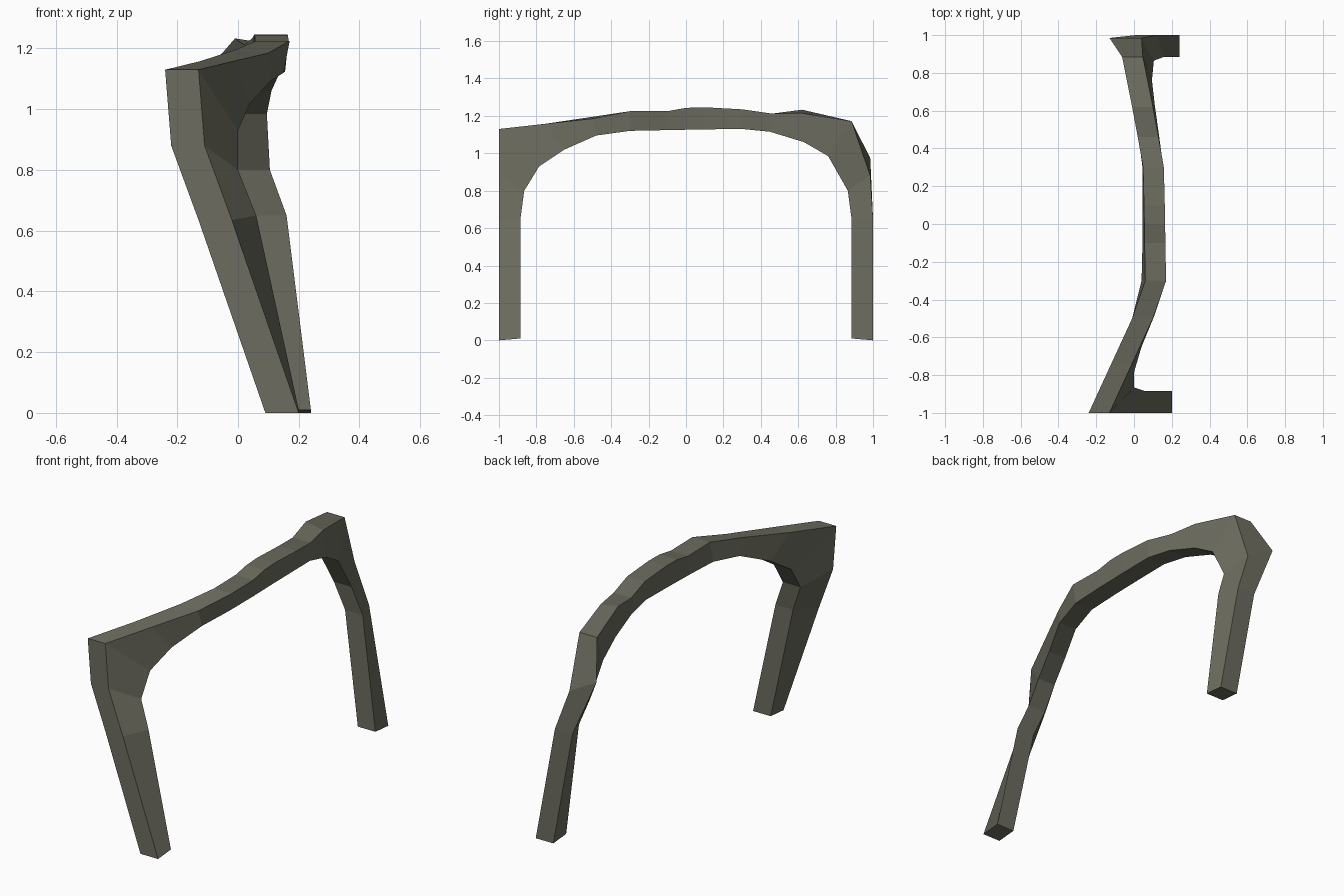
import bpy, bmesh

W = 0.11  # depth of the beam along x

# Cross-sections from front foot to back foot:
# inner y, z, right-hand x | outer y, z, right-hand x
stations = [
    (-0.885, 0.01, 0.20, -1.00, 0.00, 0.20),
    (-0.885, 0.65, 0.06, -1.00, 0.635, -0.02),
    (-0.865, 0.80, 0.00, -1.00, 0.88, -0.11),
    (-0.785, 0.93, 0.00, -1.00, 1.13, -0.13),
    (-0.65, 1.02, 0.04, -0.75, 1.158, -0.015),
    (-0.48, 1.095, 0.11, -0.50, 1.185, 0.10),
    (-0.30, 1.12, 0.15, -0.30, 1.225, 0.17),
    (-0.10, 1.124, 0.155, -0.10, 1.225, 0.166),
    (0.00, 1.126, 0.155, 0.00, 1.243, 0.165),
    (0.10, 1.128, 0.155, 0.10, 1.246, 0.163),
    (0.30, 1.13, 0.155, 0.30, 1.235, 0.158),
    (0.45, 1.115, 0.135, 0.46, 1.212, 0.13),
    (0.63, 1.06, 0.11, 0.62, 1.215, 0.10),
    (0.76, 0.985, 0.095, 0.885, 1.172, 0.047),
    (0.865, 0.80, 0.105, 0.985, 0.88, 0.04),
    (0.885, 0.65, 0.16, 1.00, 0.65, 0.12),
    (0.885, 0.01, 0.24, 1.00, 0.00, 0.24),
]
# Left outer corners that differ from the plain sweep: index -> (x, z)
left_outer = {5: (-0.01, 1.195), 12: (-0.01, 1.233), 14: (-0.13, 0.975)}

# Arch: skin a four-sided section through the stations
bm = bmesh.new()
rings = []
for i, (yi, zi, xi, yo, zo, xo) in enumerate(stations):
    lx, lz = left_outer.get(i, (xo - W, zo))
    rings.append([bm.verts.new(p) for p in
                  ((xi - W, yi, zi), (xi, yi, zi), (xo, yo, zo), (lx, yo, lz))])
for a, b in zip(rings, rings[1:]):
    for k in range(4):
        n = (k + 1) % 4
        bm.faces.new((a[k], a[n], b[n], b[k]))
bm.faces.new(rings[0])
bm.faces.new(rings[-1][::-1])
bmesh.ops.recalc_face_normals(bm, faces=bm.faces)

mesh = bpy.data.meshes.new("arch_frame")
bm.to_mesh(mesh)
bm.free()
arch = bpy.data.objects.new("arch_frame", mesh)
bpy.context.collection.objects.link(arch)

# Single olive grey colour
mat = bpy.data.materials.new("olive_grey")
mat.diffuse_color = (0.15, 0.15, 0.115, 1.0)
mesh.materials.append(mat)
